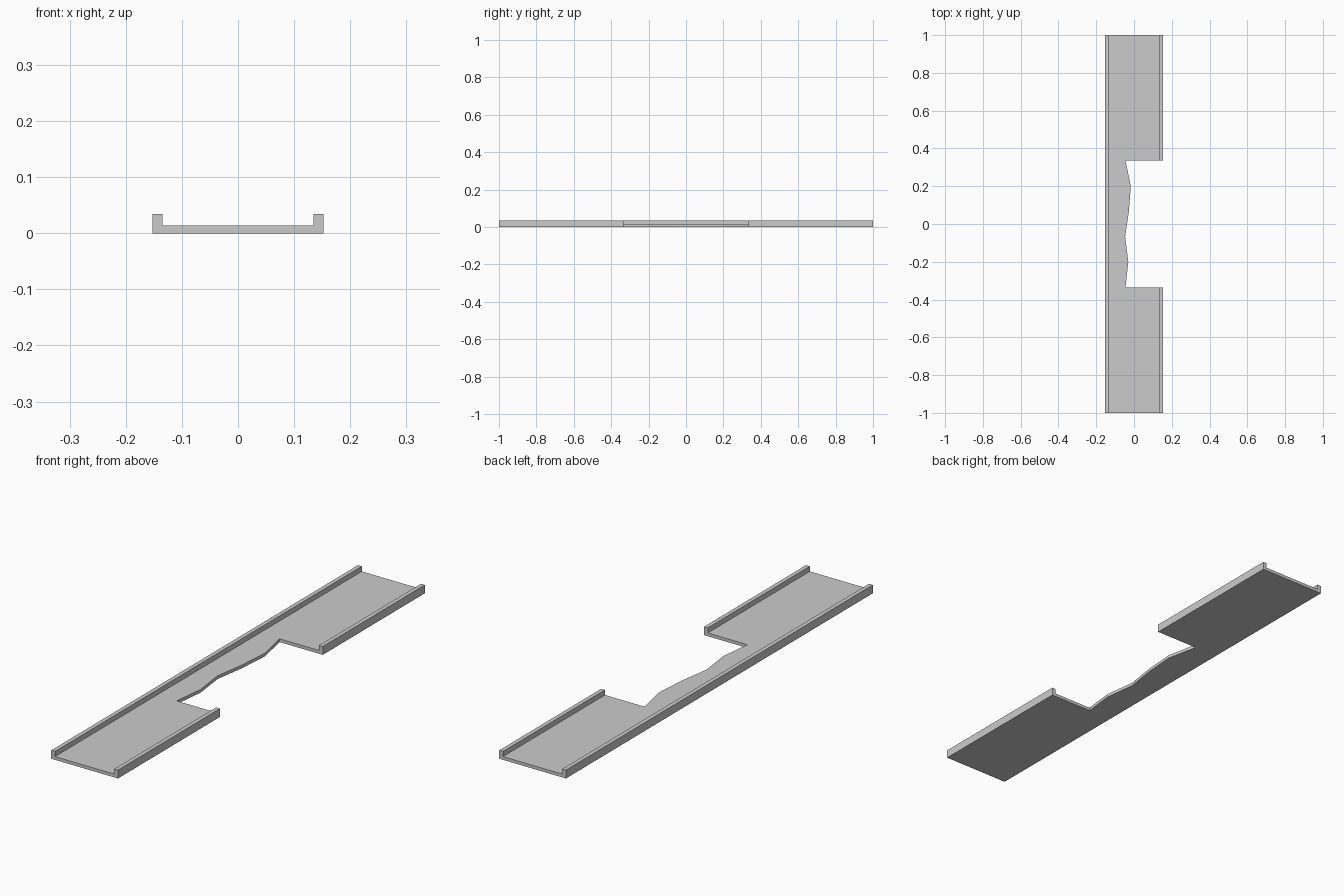
import bpy, bmesh

if "Cube" in bpy.data.objects:
    bpy.data.objects.remove(bpy.data.objects["Cube"])

HALF_W, INNER = 0.1525, 0.135      # outer edge and inner face of the kerbs
DECK_Z, KERB_Z = 0.0135, 0.0345    # deck top and kerb top
GAP = 0.335                        # half length of the broken-out section


def prism(name, points, offset):
    """Extrude a closed loop of 3D points along the offset vector."""
    bm = bmesh.new()
    face = bm.faces.new([bm.verts.new(p) for p in points])
    new = bmesh.ops.extrude_face_region(bm, geom=[face])["geom"]
    verts = [g for g in new if isinstance(g, bmesh.types.BMVert)]
    bmesh.ops.translate(bm, verts=verts, vec=offset)
    bmesh.ops.recalc_face_normals(bm, faces=bm.faces)
    mesh = bpy.data.meshes.new(name)
    bm.to_mesh(mesh)
    bm.free()
    obj = bpy.data.objects.new(name, mesh)
    bpy.context.collection.objects.link(obj)
    return obj


# Bridge deck: U-shaped section with a kerb on each side, run along y
right = [(HALF_W, 0), (HALF_W, KERB_Z), (INNER, KERB_Z), (INNER, DECK_Z)]
section = right + [(-x, z) for x, z in reversed(right)]
deck = prism("broken_bridge_deck", [(x, -1, z) for x, z in section], (0, 2, 0))

# Cutter: missing middle third of the right side, with a ragged inner edge
ragged_x = [-0.045, -0.03, -0.047, -0.027, -0.017, -0.045]
ragged = [(x, -GAP + 2 * GAP * i / 5) for i, x in enumerate(ragged_x)]
outline = ragged + [(0.3, GAP), (0.3, -GAP)]
cutter = prism("gap_cutter", [(x, y, -0.1) for x, y in outline], (0, 0, 0.3))
cutter.hide_render = True

# Break the gap out of the deck
mod = deck.modifiers.new("gap", "BOOLEAN")
mod.operation = "DIFFERENCE"
mod.solver = "EXACT"
mod.object = cutter
bpy.context.view_layer.objects.active = deck
bpy.ops.object.modifier_apply(modifier=mod.name)
bpy.data.objects.remove(cutter)
